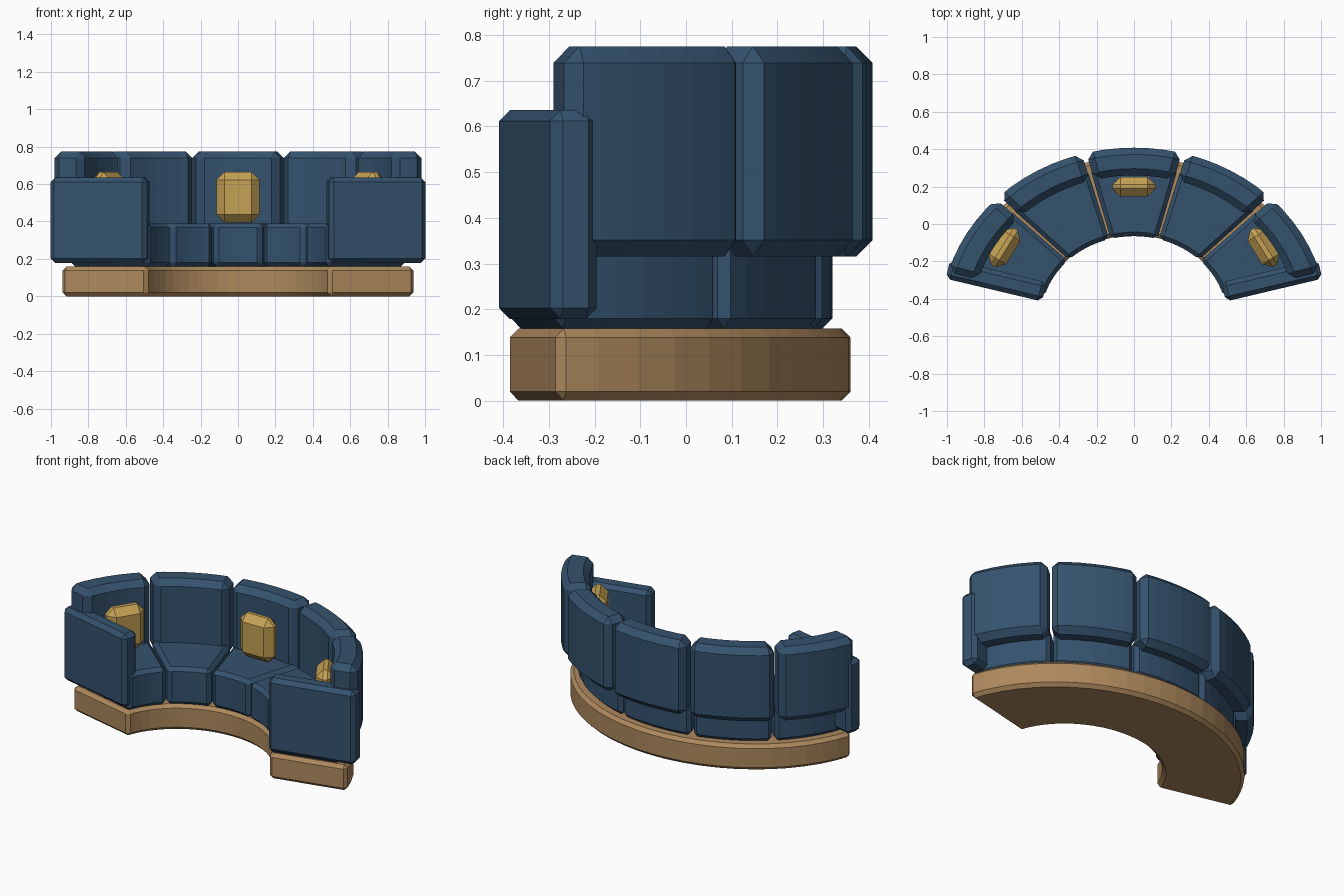
import bpy, bmesh
from math import sin, cos, radians
from mathutils import Matrix

if "Cube" in bpy.data.objects:
    bpy.data.objects.remove(bpy.data.objects["Cube"])

CY = -0.505      # centre of the sofa's arc
SX = 1.13        # the arc is stretched sideways


def material(name, col):
    m = bpy.data.materials.new(name)
    m.diffuse_color = (*col, 1)
    m.use_nodes = True
    m.node_tree.nodes["Principled BSDF"].inputs["Base Color"].default_value = m.diffuse_color
    return m


BLUE = material("navy_fabric", (0.035, 0.085, 0.155))
WOOD = material("tan_wood", (0.42, 0.25, 0.11))
GOLD = material("mustard_fabric", (0.56, 0.36, 0.09))


def finish(bm, name, mat, bevel):
    bmesh.ops.recalc_face_normals(bm, faces=bm.faces)
    me = bpy.data.meshes.new(name)
    bm.to_mesh(me)
    bm.free()
    me.materials.append(mat)
    ob = bpy.data.objects.new(name, me)
    bpy.context.collection.objects.link(ob)
    mod = ob.modifiers.new("chamfer", 'BEVEL')
    mod.width = bevel
    mod.segments = 1
    mod.limit_method = 'ANGLE'
    mod.angle_limit = radians(35)
    return ob


def sector(name, a0, a1, r0, r1, z0, z1, n, mat, bevel):
    """Curved block between two angles (measured from +y) and two radii."""
    bm = bmesh.new()
    rings = []
    for i in range(n + 1):
        a = radians(a0 + (a1 - a0) * i / n)
        rings.append([bm.verts.new((SX * r * sin(a), CY + r * cos(a), z))
                      for r, z in ((r0, z0), (r1, z0), (r1, z1), (r0, z1))])
    for p, q in zip(rings, rings[1:]):
        for k in range(4):
            bm.faces.new((p[k], p[(k + 1) % 4], q[(k + 1) % 4], q[k]))
    bm.faces.new(rings[0])
    bm.faces.new(rings[-1][::-1])
    return finish(bm, name, mat, bevel)


def block(name, loc, size, turn, mat, bevel):
    bm = bmesh.new()
    bmesh.ops.create_cube(bm, size=1)
    bm.transform(Matrix.Translation(loc) @ Matrix.Rotation(radians(turn), 4, 'Z')
                 @ Matrix.Diagonal((*size, 1)))
    return finish(bm, name, mat, bevel)


# Plinth
sector("base", -75, 75, 0.445, 0.865, 0.0, 0.158, 24, WOOD, 0.02)

# Five seat cushions with matching back cushions
for i in range(5):
    c = (i - 2) * 30
    sector(f"seat_{i + 1}", c - 14.5, c + 14.5, 0.44, 0.825, 0.158, 0.39, 6, BLUE, 0.022)
    sector(f"back_{i + 1}", c - 14.3, c + 14.3, 0.765, 0.913, 0.315, 0.775, 6, BLUE, 0.036)

# Arms and throw pillows
for side, s in (("left", -1), ("right", 1)):
    block(f"{side}_arm", (s * 0.737, -0.302, 0.407), (0.53, 0.105, 0.457), s * 13.3, BLUE, 0.024)
    block(f"{side}_pillow", (s * 0.693, -0.125, 0.53), (0.23, 0.11, 0.27), s * -58, GOLD, 0.042)
block("middle_pillow", (0, 0.2, 0.53), (0.23, 0.105, 0.27), 0, GOLD, 0.042)
